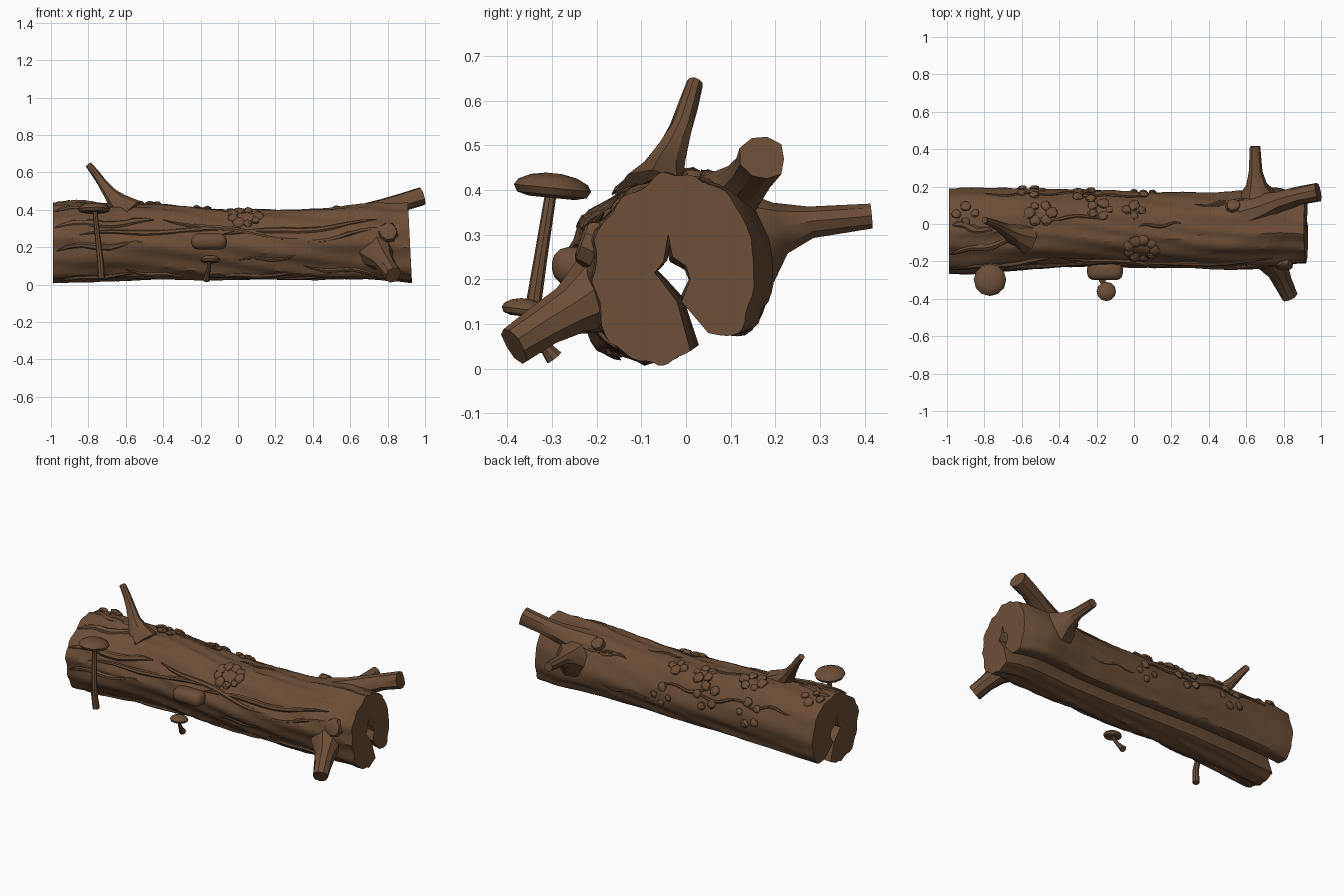
import bpy, bmesh, math, random
from mathutils import Vector, Quaternion

if "Cube" in bpy.data.objects:
    bpy.data.objects.remove(bpy.data.objects["Cube"])

random.seed(4)
brown = bpy.data.materials.new("bark brown")
brown.diffuse_color = (0.15, 0.077, 0.038, 1)
brown.use_nodes = True
brown.node_tree.nodes["Principled BSDF"].inputs["Base Color"].default_value = brown.diffuse_color


def finish(name, bm):
    bmesh.ops.recalc_face_normals(bm, faces=bm.faces[:])
    me = bpy.data.meshes.new(name)
    bm.to_mesh(me)
    bm.free()
    me.materials.append(brown)
    ob = bpy.data.objects.new(name, me)
    bpy.context.collection.objects.link(ob)
    return ob


def skin(bm, rings):
    """Join closed rings of points and cap both ends."""
    vs = [[bm.verts.new(p) for p in r] for r in rings]
    n = len(vs[0])
    for a, b in zip(vs, vs[1:]):
        for i in range(n):
            j = (i + 1) % n
            bm.faces.new((a[i], a[j], b[j], b[i]))
    bm.faces.new(vs[0])
    bm.faces.new(vs[-1])


def catmull(pts, t):
    """Point on a smooth open curve, t from 0 to 1."""
    f = t * (len(pts) - 1)
    i = min(int(f), len(pts) - 2)
    u = f - i
    a, b, c, d = (Vector(pts[min(max(k, 0), len(pts) - 1)]) for k in range(i - 1, i + 3))
    return 0.5 * (2*b + (c - a)*u + (2*a - 5*b + 4*c - d)*u*u + (3*b - a - 3*c + d)*u**3)


# Log section (y, z): outside from crack lip round the front, top and back
OUTER = [(0.01, 0.04), (-0.03, 0.02), (-0.08, 0.01), (-0.15, 0.04), (-0.19, 0.12),
         (-0.21, 0.22), (-0.19, 0.31), (-0.13, 0.39), (-0.06, 0.43), (0.0, 0.43),
         (0.07, 0.41), (0.125, 0.34), (0.155, 0.22), (0.135, 0.13), (0.11, 0.075), (0.05, 0.08)]
CRACK = [(-0.01, 0.15), (0.01, 0.20), (0.0, 0.23), (-0.03, 0.25), (-0.04, 0.30),
         (-0.05, 0.24), (-0.07, 0.215), (-0.05, 0.19), (-0.02, 0.15)]
# Log size along x: (x, y min, y max, z min, z max)
SIZE = [(-0.99, -0.26, 0.19, 0.01, 0.43), (-0.92, -0.265, 0.195, 0.015, 0.435),
        (-0.7, -0.245, 0.19, 0.025, 0.43), (-0.4, -0.225, 0.185, 0.03, 0.425),
        (-0.1, -0.225, 0.175, 0.03, 0.40), (0.2, -0.23, 0.165, 0.03, 0.395),
        (0.45, -0.235, 0.165, 0.03, 0.405), (0.6, -0.235, 0.18, 0.03, 0.42),
        (0.75, -0.23, 0.20, 0.025, 0.43), (0.85, -0.215, 0.18, 0.02, 0.425),
        (0.93, -0.21, 0.155, 0.01, 0.43)]


def place(x, y, z):
    """Map a section point to its place on the log at x."""
    for a, b in zip(SIZE, SIZE[1:]):
        if x <= b[0]:
            break
    u = (x - a[0]) / (b[0] - a[0])
    y0, y1, z0, z1 = (p + (q - p) * u for p, q in zip(a[1:], b[1:]))
    slant = 0.05 * max(0, x - 0.6) / 0.33 * (0.01 - z)
    return Vector((x + slant, y0 + (y + 0.21) / 0.365 * (y1 - y0), z0 + (z - 0.01) / 0.42 * (z1 - z0)))


def surface(x, t, lift=0):
    """Point on the bark: t runs 0..1 round the section, 0.5 is near the top."""
    y, z = catmull(OUTER, t)
    p = place(x, y, z)
    out = Vector((0, p.y + 0.03, p.z - 0.215)).normalized()
    return p + out * lift


def bark(x, t):
    """Long wavy ridges, calmer on the back."""
    amp = 0.009 if t < 0.55 else 0.005
    wave = math.sin(t * 62 + 1.6 * math.sin(x * 3.1) + x * 2) * math.sin(x * 6 + t * 23)
    fade = min(1, t * 8, (1 - t) * 8)
    return fade * (amp * (abs(wave) ** 0.6 * (1 if wave > 0 else -1)) + random.uniform(-0.002, 0.002))


# Split log
bm = bmesh.new()
rings = []
for i in range(57):
    x = -0.99 + 1.92 * i / 56
    ring = [surface(x, k / 63, bark(x, k / 63)) for k in range(64)]
    rings.append(ring + [place(x, y, z) for y, z in CRACK])
skin(bm, rings)
finish("log", bm)


def tube(bm, pts, radii, sides=8, rough=0.0, flat=1.0, up=None):
    """Tapered limb through pts; flat squashes it along up."""
    pts = [Vector(p) for p in pts]
    rings, t0 = [], None
    for i, p in enumerate(pts):
        t = (pts[min(i + 1, len(pts) - 1)] - pts[max(i - 1, 0)]).normalized()
        if t0 is None:
            t0 = t
            side = (up or Vector((0.3, 0.2, 1))).cross(t).normalized()
            top = t.cross(side)
        q = t0.rotation_difference(t)
        ring = []
        for k in range(sides):
            a = math.tau * k / sides
            r = radii[i] * (1 + random.uniform(-rough, rough))
            ring.append(p + q @ (side * math.cos(a) * r + top * math.sin(a) * r * flat))
        rings.append(ring)
    skin(bm, rings)


# Broken branches with flared roots
BRANCHES = {
    "upright_branch": ([(-0.58, -0.07, 0.38), (-0.64, -0.055, 0.435), (-0.68, -0.035, 0.48),
                        (-0.725, -0.01, 0.54), (-0.76, 0.005, 0.59), (-0.80, 0.02, 0.64)],
                       [0.085, 0.055, 0.036, 0.026, 0.022, 0.018]),
    "top_end_branch": ([(0.60, 0.05, 0.33), (0.70, 0.085, 0.37), (0.78, 0.12, 0.405),
                        (0.88, 0.15, 0.44), (0.985, 0.172, 0.472)], [0.10, 0.075, 0.056, 0.049, 0.052]),
    "back_branch": ([(0.67, 0.08, 0.27), (0.665, 0.16, 0.295), (0.655, 0.21, 0.315),
                     (0.65, 0.28, 0.33), (0.645, 0.415, 0.342)], [0.14, 0.10, 0.058, 0.036, 0.028]),
    "low_front_branch": ([(0.72, -0.12, 0.20), (0.745, -0.20, 0.165), (0.775, -0.26, 0.13),
                          (0.80, -0.32, 0.095), (0.83, -0.385, 0.052)], [0.11, 0.085, 0.058, 0.05, 0.045]),
}
for name, (pts, radii) in BRANCHES.items():
    bm = bmesh.new()
    tube(bm, pts, radii, 9, 0.09)
    finish(name, bm)

# Bark strips lying along the log: (x start, t start, x end, t end, width)
STRIPS = [(-0.98, 0.40, -0.45, 0.42, 0.022), (-0.98, 0.47, -0.62, 0.52, 0.020),
          (-0.97, 0.60, -0.75, 0.56, 0.022), (-0.85, 0.36, 0.0, 0.40, 0.014),
          (-0.4, 0.43, 0.35, 0.36, 0.015), (-0.1, 0.38, 0.75, 0.42, 0.015),
          (0.3, 0.34, 0.9, 0.40, 0.014), (-0.95, 0.17, -0.55, 0.20, 0.016),
          (-0.6, 0.22, -0.25, 0.17, 0.014), (-0.15, 0.18, 0.3, 0.20, 0.016),
          (0.1, 0.15, 0.6, 0.19, 0.014), (0.35, 0.24, 0.8, 0.20, 0.014),
          (-0.97, 0.31, -0.5, 0.33, 0.016), (0.0, 0.27, 0.4, 0.29, 0.010)]
for _ in range(8):
    x, t = random.uniform(-0.9, 0.4), random.uniform(0.58, 0.88)
    STRIPS.append((x, t, x + random.uniform(0.2, 0.45), t + 0.02, 0.009))
bm = bmesh.new()
for x0, t0, x1, t1, w in STRIPS:
    pts, radii = [], []
    for i in range(11):
        u = i / 10
        t = t0 + (t1 - t0) * u + 0.008 * math.sin(u * 9 + x0 * 7)
        pts.append(surface(x0 + (x1 - x0) * u, t, 0.002))
        radii.append(w * (0.15 + math.sin(math.pi * u) ** 0.6 * random.uniform(0.7, 1.0)))
    tube(bm, pts, radii, 6, 0.1, 0.7, surface(x0, t0, 1) - surface(x0, t0))
finish("bark_strips", bm)


def blob(bm, centre, size, out, thick=0.4):
    """Rough flattened knob facing out."""
    q = out.to_track_quat('Z', 'X')
    for v in bmesh.ops.create_icosphere(bm, subdivisions=2, radius=size)["verts"]:
        v.co *= random.uniform(0.82, 1.1)
        v.co.z *= thick
        v.co = centre + q @ v.co


# Knobbly bark patches: (x, t, patch radius, knobs)
bm = bmesh.new()
for x, t, r, n in [(0.04, 0.47, 0.07, 9), (-0.5, 0.64, 0.06, 6), (-0.18, 0.66, 0.05, 5),
                   (0.0, 0.66, 0.04, 4), (-0.25, 0.75, 0.06, 5), (-0.55, 0.77, 0.06, 5),
                   (0.05, 0.79, 0.05, 4), (-0.9, 0.64, 0.05, 4)]:
    for k in range(n):
        a = math.tau * k / n
        px, pt = x + r * math.cos(a), t + 0.6 * r * math.sin(a)
        p = surface(px, pt, 0.005)
        blob(bm, p, random.uniform(0.02, 0.034), surface(px, pt, 1) - surface(px, pt), 0.55)
finish("bark_patches", bm)

# Cut branch knots
for name, x, t, size in [("front_knot", 0.81, 0.375, 0.05), ("back_knot", 0.53, 0.68, 0.037)]:
    bm = bmesh.new()
    out = surface(x, t, 1) - surface(x, t)
    tube(bm, [surface(x, t, h) for h in (-0.03, 0.008, 0.02, 0.026)],
         [size * k for k in (1.2, 1.0, 0.95, 0.7)], 9, 0.08)
    finish(name, bm)

# Rounded shelf fungus on the front
bm = bmesh.new()
bmesh.ops.create_cube(bm, size=1)
for v in bm.verts:
    v.co = Vector((-0.155, -0.25, 0.23)) + Vector((v.co.x * 0.19, v.co.y * 0.10, v.co.z * 0.085))
bmesh.ops.bevel(bm, geom=bm.edges[:], offset=0.036, segments=3, profile=0.5, affect='EDGES')
finish("shelf_fungus", bm)


def mushroom(name, stem, radii, centre, r, h, tilt):
    bm = bmesh.new()
    tube(bm, stem, radii, 8)
    finish(name + "_stem", bm)
    bm = bmesh.new()
    q = Quaternion((1, 0, 0), tilt)
    prof = [(0.15, -0.32), (0.6, -0.5), (0.9, -0.38), (1.0, -0.1), (0.9, 0.15), (0.6, 0.38), (0.2, 0.5)]
    skin(bm, [[Vector(centre) + q @ Vector((r * a * math.cos(math.tau * k / 12),
              r * a * math.sin(math.tau * k / 12), h * b)) for k in range(12)] for a, b in prof])
    finish(name + "_cap", bm)


mushroom("tall_mushroom", [(-0.73, -0.335, 0.035), (-0.735, -0.345, 0.12), (-0.75, -0.325, 0.25), (-0.765, -0.302, 0.395)],
         [0.02, 0.018, 0.015, 0.013], (-0.77, -0.298, 0.41), 0.087, 0.055, -0.1)
mushroom("small_mushroom", [(-0.17, -0.295, 0.025), (-0.165, -0.315, 0.05), (-0.155, -0.345, 0.09), (-0.15, -0.36, 0.135)],
         [0.02, 0.014, 0.01, 0.01], (-0.148, -0.36, 0.137), 0.052, 0.04, -0.12)

# Smooth bark, crisp edges
for ob in bpy.data.objects:
    ob.select_set(True)
    bpy.context.view_layer.objects.active = ob
bpy.ops.object.shade_smooth_by_angle(angle=math.radians(32))
